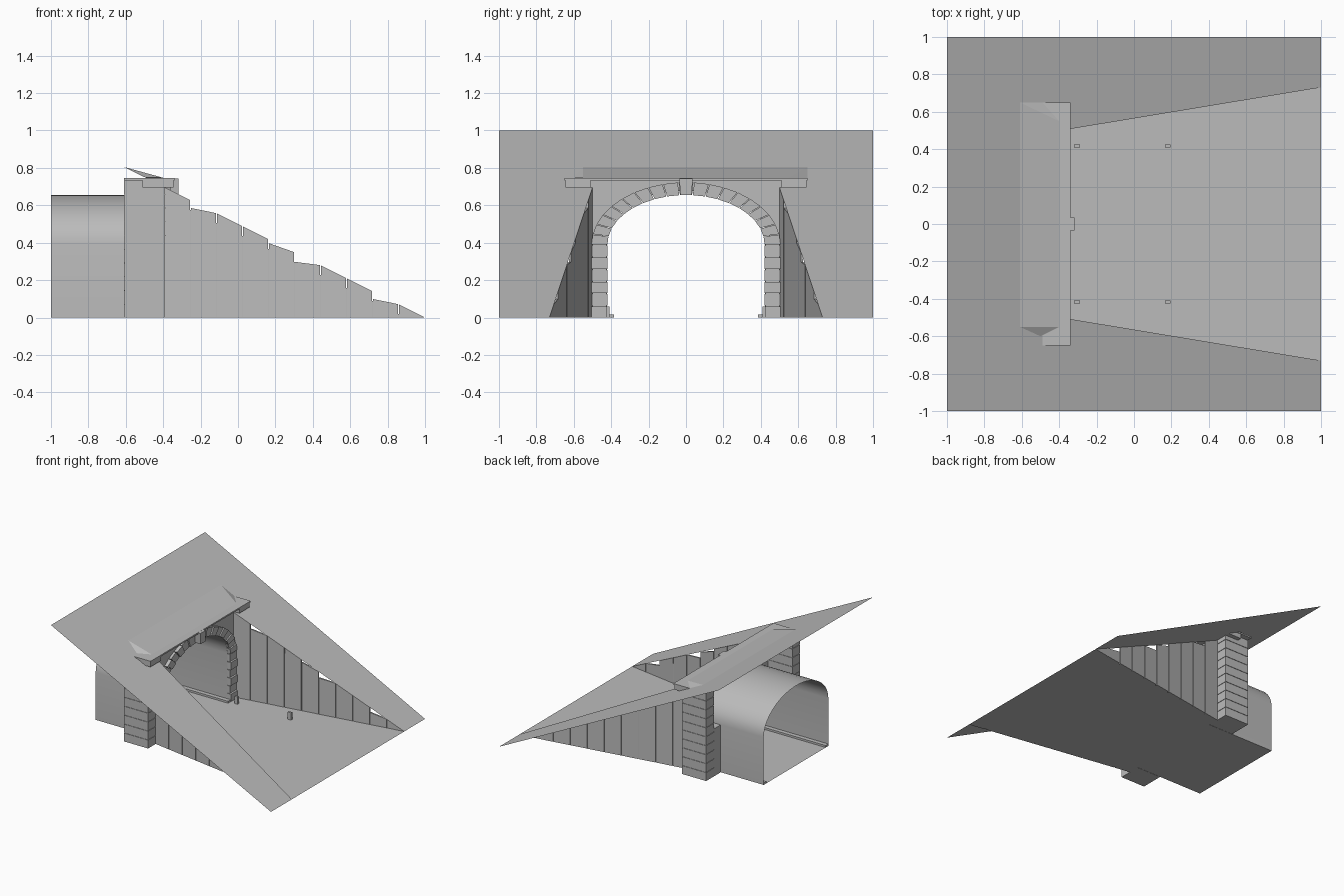
import bpy, bmesh, math
from mathutils import Vector

cube = bpy.data.objects.get("Cube")
if cube:
    bpy.data.objects.remove(cube, do_unlink=True)

grey = bpy.data.materials.new("stone_grey")
grey.use_nodes = True
COLOUR = (0.5, 0.5, 0.5, 1)
grey.diffuse_color = COLOUR
grey.node_tree.nodes["Principled BSDF"].inputs["Base Color"].default_value = COLOUR


def finish(name, bm, recalc=True):
    if recalc:
        bmesh.ops.recalc_face_normals(bm, faces=bm.faces[:])
    mesh = bpy.data.meshes.new(name)
    bm.to_mesh(mesh)
    bm.free()
    mesh.materials.append(grey)
    obj = bpy.data.objects.new(name, mesh)
    bpy.context.collection.objects.link(obj)
    return obj


def face(bm, pts):
    return bm.faces.new([bm.verts.new(p) for p in pts])


def prism(bm, pts, offset):
    """Closed solid from a flat outline pushed along an offset."""
    a = [bm.verts.new(p) for p in pts]
    b = [bm.verts.new(Vector(p) + Vector(offset)) for p in pts]
    bm.faces.new(a)
    bm.faces.new(b[::-1])
    for i in range(len(a)):
        j = (i + 1) % len(a)
        bm.faces.new((a[j], a[i], b[i], b[j]))


def box(bm, x0, x1, y0, y1, z0, z1):
    y0, y1 = sorted((y0, y1))
    prism(bm, [(x0, y0, z0), (x1, y0, z0), (x1, y1, z0), (x0, y1, z0)], (0, 0, z1 - z0))


def slope(x):
    return (1 - x) / 2


BACK, FRONT = -0.61, -0.39      # depth of the portal
HALF, SPRING, RISE = 0.42, 0.39, 0.265   # tunnel opening
SIDES = (-1, 1)


def wing_y(x):
    return 0.5 + (x - FRONT) * 0.23 / (1 - FRONT)


def arch(angle, grow=0.0):
    return (HALF + grow) * math.cos(angle), SPRING + (RISE + grow * 0.8) * math.sin(angle)


# Sloping hillside with the cutting left open
bm = bmesh.new()
face(bm, [(-1, -1, 1), (FRONT, -1, slope(FRONT)), (FRONT, 1, slope(FRONT)), (-1, 1, 1)])
for s in SIDES:
    pts = [(FRONT, s * 0.5, slope(FRONT)), (1, s * 0.73, 0), (1, s, 0), (FRONT, s, slope(FRONT))]
    face(bm, pts if s < 0 else pts[::-1])
for f in bm.faces:
    f.normal_update()
    if f.normal.z < 0:
        f.normal_flip()
finish("hillside", bm, False)

# Floor of the cutting and the tunnel
bm = bmesh.new()
face(bm, [(-1, -HALF, 0), (FRONT, -HALF, 0), (FRONT, HALF, 0), (-1, HALF, 0)])
face(bm, [(FRONT, -0.5, 0), (1, -0.73, 0), (1, 0.73, 0), (FRONT, 0.5, 0)])
finish("floor", bm, False)

# Tunnel lining
bm = bmesh.new()
profile = [(HALF, 0)] + [arch(math.pi * i / 20) for i in range(21)] + [(-HALF, 0)]
rows = [[bm.verts.new((x, y, z)) for y, z in profile] for x in (-1, FRONT)]
for i in range(len(profile) - 1):
    bm.faces.new((rows[0][i], rows[1][i], rows[1][i + 1], rows[0][i + 1]))
for f in bm.faces:
    f.smooth = True
finish("tunnel_lining", bm)

# Portal face around the arch
bm = bmesh.new()
for i in range(20):
    (y0, z0), (y1, z1) = arch(math.pi * i / 20, 0.03), arch(math.pi * (i + 1) / 20, 0.03)
    face(bm, [(FRONT, y0, z0), (FRONT, y0, 0.735), (FRONT, y1, 0.735), (FRONT, y1, z1)])
for s in SIDES:
    pts = [(FRONT, s * 0.45, SPRING), (FRONT, s * 0.52, SPRING),
           (FRONT, s * 0.52, 0.735), (FRONT, s * 0.45, 0.735)]
    face(bm, pts if s > 0 else pts[::-1])
for f in bm.faces:
    f.normal_update()
    if f.normal.x < 0:
        f.normal_flip()
finish("portal_face", bm, False)

# Side pillars of stacked courses, with the lower jamb behind the arch
bm = bmesh.new()
COURSES = 10
step = 0.735 / COURSES
for s in SIDES:
    box(bm, BACK + 0.004, FRONT - 0.004, s * 0.514, s * 0.606, 0, 0.735)
    for i in range(COURSES):
        box(bm, BACK, FRONT, s * 0.51, s * 0.61, i * step, (i + 1) * step - 0.005)
    box(bm, BACK, FRONT, s * (HALF + 0.002), s * 0.51, 0, SPRING)
finish("portal_pillars", bm)

# Jamb stones, alternating in depth
bm = bmesh.new()
STONES = 6
step = SPRING / STONES
for s in SIDES:
    box(bm, FRONT, -0.374, s * 0.425, s * 0.5, 0, SPRING)
    for i in range(STONES):
        box(bm, FRONT, -0.358 - 0.01 * (i % 2), s * HALF, s * 0.505,
            i * step, (i + 1) * step - 0.005)
finish("jamb_stones", bm)

# Arch stones
bm = bmesh.new()
COUNT = 19
for i in range(COUNT):
    a, b = (math.pi * (i + t) / COUNT for t in (0.03, 0.97))
    outline = [arch(a), arch(a, 0.085), arch(b, 0.085), arch(b)]
    prism(bm, [(FRONT, y, z) for y, z in outline], (0.028 - 0.008 * (i % 2), 0, 0))
finish("arch_stones", bm)

bm = bmesh.new()
prism(bm, [(FRONT, -0.03, 0.655), (FRONT, 0.03, 0.655),
           (FRONT, 0.036, 0.744), (FRONT, -0.036, 0.744)], (0.072, 0, 0))
finish("keystone", bm)

# Coping slab with its end blocks
bm = bmesh.new()
box(bm, BACK, -0.34, -0.65, 0.65, 0.733, 0.745)
for s in SIDES:
    box(bm, BACK + 0.1, -0.345, s * 0.51, s * 0.645, 0.695, 0.733)
finish("coping", bm)

# Earth bank sloping down onto the coping
bm = bmesh.new()
top_r, low_r = (BACK, -0.55, 0.805), (-0.4, -0.55, 0.747)
top_l, low_l = (BACK, 0.65, 0.805), (-0.4, 0.55, 0.747)
face(bm, [top_r, low_r, low_l, top_l])
face(bm, [top_l, low_l, (-0.49, 0.65, 0.747)])
face(bm, [top_r, (-0.5, -0.6, 0.75), low_r])
finish("bank", bm, False)

# Wing walls made of upright panels
PANELS = 10
DIPS = {1: 0.04, 4: 0.02, 5: 0.05, 8: 0.04}
width = (1 - FRONT) / PANELS
bm = bmesh.new()
for s in SIDES:
    out = (0, s * 0.012, 0)
    for i in range(PANELS):
        x0, x1 = FRONT + i * width, FRONT + (i + 1) * width
        g = x1 - 0.005
        z0, z1 = slope(x0) - DIPS.get(i, 0), slope(x1)
        outline = [(x0, s * wing_y(x0), 0), (g, s * wing_y(g), 0),
                   (g, s * wing_y(g), z1 + 0.002), (x0, s * wing_y(x0), z0)]
        prism(bm, outline, out)
        # recessed joint
        if i < PANELS - 1:
            y = s * (wing_y(x1) + 0.006)
            face(bm, [(g, y, 0), (x1, y, 0), (x1, y, z1 - 0.05), (g, y, z1 - 0.05)])
finish("wing_walls", bm)

# Low kerbs in the tunnel and marker posts in the cutting
bm = bmesh.new()
for s in SIDES:
    box(bm, -1, FRONT + 0.03, s * 0.385, s * HALF, 0, 0.016)
finish("kerbs", bm)

bm = bmesh.new()
for s in SIDES:
    for x in (-0.305, 0.18):
        box(bm, x - 0.015, x + 0.015, s * 0.41, s * 0.426, 0, 0.06)
finish("marker_posts", bm)
